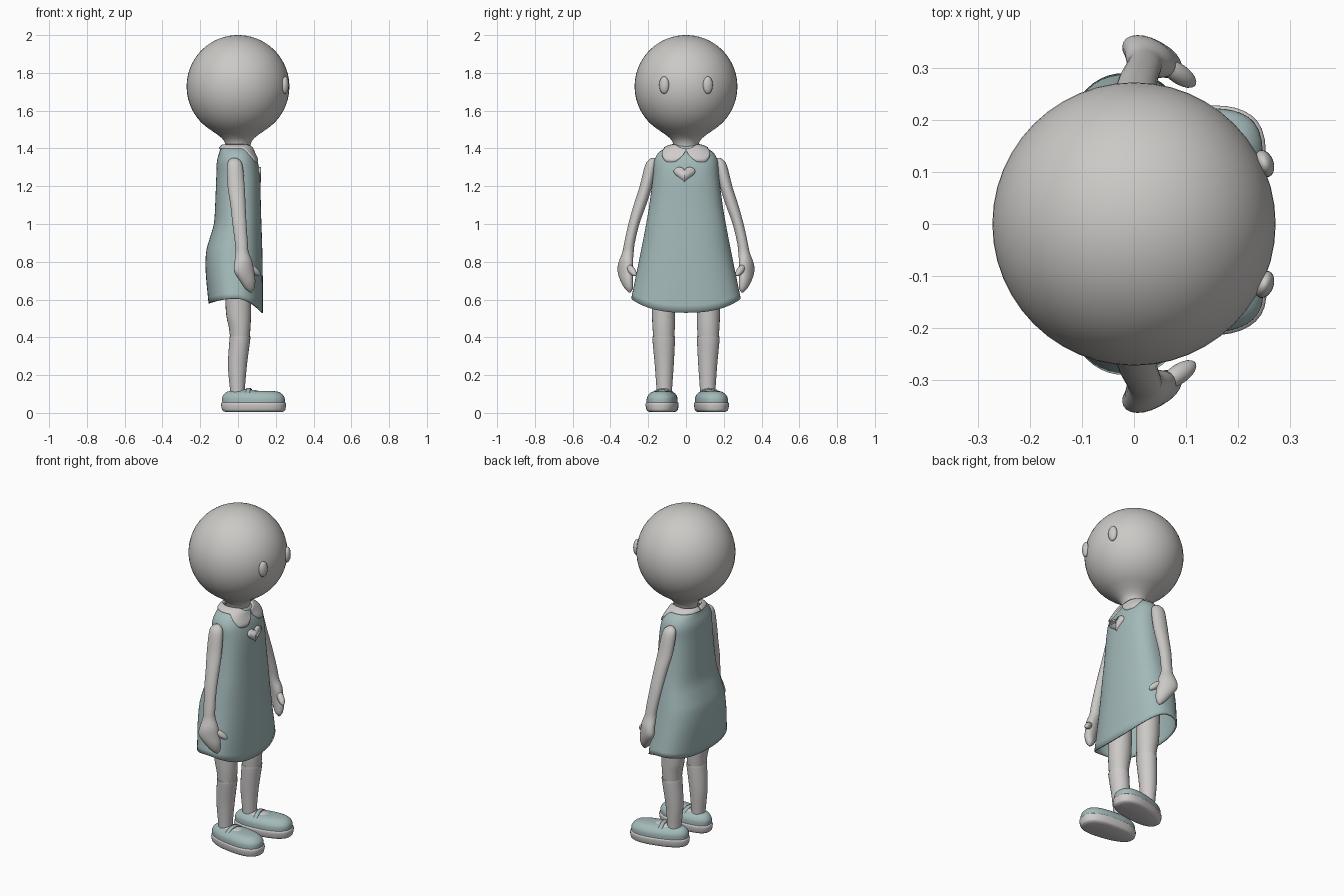
import bpy, bmesh, math
from math import sin, cos, pi, sqrt
from mathutils import Matrix, Vector

if "Cube" in bpy.data.objects:
    bpy.data.objects.remove(bpy.data.objects["Cube"])


def material(name, rgb):
    m = bpy.data.materials.new(name)
    m.diffuse_color = (*rgb, 1)
    m.use_nodes = True
    m.node_tree.nodes["Principled BSDF"].inputs["Base Color"].default_value = m.diffuse_color
    return m


SKIN = material("warm grey", (0.60, 0.585, 0.565))
WHITE = material("pale grey", (0.63, 0.60, 0.60))
TEAL = material("soft teal", (0.37, 0.49, 0.49))


def key_at(keys, t):
    """Catmull-Rom interpolation of ring values (z, cx, cy, rx, ry, rot)."""
    i = min(int(t), len(keys) - 2)
    u = t - i
    p = [keys[max(0, min(len(keys) - 1, i + k))] for k in (-1, 0, 1, 2)]
    return [0.5 * (2 * b + (c - a) * u + (2 * a - 5 * b + 4 * c - d) * u * u
                   + (3 * b - a - 3 * c + d) * u ** 3) for a, b, c, d in zip(*p)]


def ring_point(key, a, e=2.0):
    z, cx, cy, rx, ry, rot = key
    c, s = cos(a), sin(a)
    x = max(rx, 0) * math.copysign(abs(c) ** (2 / e), c)
    y = max(ry, 0) * math.copysign(abs(s) ** (2 / e), s)
    return Vector((cx + x * cos(rot) - y * sin(rot), cy + x * sin(rot) + y * cos(rot), z))


def finish(name, bm, mat, angle=50, thickness=0):
    bmesh.ops.remove_doubles(bm, verts=bm.verts, dist=0.0003)
    bmesh.ops.recalc_face_normals(bm, faces=bm.faces)
    me = bpy.data.meshes.new(name)
    bm.to_mesh(me)
    bm.free()
    me.materials.append(mat)
    ob = bpy.data.objects.new(name, me)
    bpy.context.collection.objects.link(ob)
    if thickness:
        mod = ob.modifiers.new("thickness", 'SOLIDIFY')
        mod.thickness, mod.offset = thickness, 0
    bpy.ops.object.select_all(action='DESELECT')
    ob.select_set(True)
    bpy.context.view_layer.objects.active = ob
    bpy.ops.object.shade_smooth_by_angle(angle=math.radians(angle))
    return ob


def grid(rows, closed):
    bm = bmesh.new()
    vs = [[bm.verts.new(p) for p in row] for row in rows]
    n = len(rows[0])
    for r0, r1 in zip(vs, vs[1:]):
        for j in range(n if closed else n - 1):
            k = (j + 1) % n
            bm.faces.new((r0[j], r0[k], r1[k], r1[j]))
    return bm, vs


def loft(name, keys, mat, steps=4, segs=32, e=2.0, cap=True, warp=None, thickness=0):
    keys = [tuple(k) + (0,) * (6 - len(k)) for k in keys]
    rows = []
    for i in range((len(keys) - 1) * steps + 1):
        k = key_at(keys, i / steps)
        rows.append([ring_point(k, 2 * pi * j / segs, e) for j in range(segs)])
    if warp:
        rows = [[warp(p) for p in r] for r in rows]
    bm, vs = grid(rows, True)
    if cap:
        bm.faces.new(vs[0])
        bm.faces.new(vs[-1])
    return finish(name, bm, mat, thickness=thickness)


def ellipsoid(name, loc, radii, mat, rot=Matrix()):
    bm = bmesh.new()
    bmesh.ops.create_uvsphere(bm, u_segments=20, v_segments=12, radius=1)
    bm.transform(Matrix.Translation(loc) @ rot @ Matrix.Diagonal((*radii, 1)))
    return finish(name, bm, mat)


# Head: a ball that flows into the neck
R = 0.272
head = [(1.728 + R * cos(a), 0, 0, R * sin(a), R * sin(a))
        for a in [math.radians(max(d, 0.3)) for d in range(0, 149, 4)]]
head += [(z, 0, 0, r, r) for z, r in
         ((1.475, .112), (1.455, .086), (1.435, .071), (1.41, .065), (1.34, .065))]
loft("head_and_neck", head, SKIN, steps=1, segs=48)

# Dress: lofted A-line with a hem that dips at front and back
DRESS = [(z, cx, 0, rx, ry, 0) for z, cx, rx, ry in (
    (1.412, -.01, .066, .07), (1.402, -.01, .078, .10), (1.375, -.008, .088, .142),
    (1.33, -.004, .104, .165), (1.25, .001, .112, .171), (1.1, 0, .117, .19),
    (1.0, -.002, .122, .207), (.92, -.012, .135, .222), (.85, -.02, .145, .236),
    (.75, -.02, .147, .256), (.605, -.012, .14, .286))]


def hem(p):
    w = max(0, (0.9 - p.z) / 0.295)
    c = max(-1, min(1, (p.x + 0.012) / 0.14))
    p.z -= w * w * c * c * (0.075 if c > 0 else 0.025)
    return p


loft("dress", DRESS, TEAL, segs=64, e=2.4, cap=False, warp=hem, thickness=0.008)

# Collar: two rounded lobes lying on the dress surface
for s, side in ((1, "left"), (-1, "right")):
    rows = []
    for i in range(41):
        a = pi * (i / 40) ** 1.4
        f = max(0, min(1, (1.3 - a) / 0.75))
        f = f * f * (3 - 2 * f)
        t0 = 1.3 * max(0, cos(a)) ** 6
        full = 1.3 + 1.75 * f
        t1 = t0 + (full - t0) * (0.05 + 0.95 * sqrt(1 - (1 - min(a / 0.35, 1)) ** 2))
        row = []
        for j in range(9):
            p = ring_point(key_at(DRESS, t0 + (t1 - t0) * j / 8), a, 2.4)
            row.append(Vector((p.x, s * p.y, p.z)))
        rows.append(row)
    bm, _ = grid(rows, False)
    finish("collar_" + side, bm, WHITE, thickness=0.022)

# Heart badge on the chest
bm = bmesh.new()
pts = []
for i in range(40):
    a = 2 * pi * i / 40
    hy = 16 * sin(a) ** 3
    hz = 13 * cos(a) - 5 * cos(2 * a) - 2 * cos(3 * a) - cos(4 * a)
    pts.append(bm.verts.new((0.112, -0.008 + hy * 0.0036, 1.268 + hz * 0.0028)))
bm.faces.new(pts)
finish("heart_badge", bm, WHITE, thickness=0.022)

ARM = [(1.35, -.02, .172, .006, .006, 0), (1.342, -.019, .176, .024, .018, 0),
       (1.31, -.017, .186, .041, .031, 0), (1.2, -.01, .212, .045, .033, 0),
       (1.1, 0, .244, .040, .033, 0), (1.0, .008, .276, .037, .029, 0),
       (.9, .018, .299, .034, .028, 0), (.85, .022, .307, .035, .030, -.2),
       (.80, .029, .318, .050, .034, -.5), (.75, .032, .322, .058, .033, -.5),
       (.70, .050, .314, .045, .029, -.5), (.66, .061, .303, .027, .021, -.5),
       (.638, .067, .298, .006, .005, -.5)]


def shoe_shape(angle, s):
    turn = Matrix.Translation((0, s * 0.115, 0)) @ Matrix.Rotation(angle, 4, 'Z')

    def warp(p):
        p.y *= 1 + 0.7 * (p.x - 0.083)   # wider toe
        return turn @ p
    return turn, warp


for s, side, toe in ((1, "left", 0.19), (-1, "right", -0.10)):
    # Eye
    ellipsoid("eye_" + side, (0.25, s * 0.116, 1.735), (0.018, 0.027, 0.046), SKIN,
              Matrix.Rotation(s * 0.35, 4, 'Z'))

    # Arm with mitten hand and thumb
    loft("arm_" + side, [(z, x, s * y, rx, ry, s * r) for z, x, y, rx, ry, r in ARM],
         SKIN, segs=24)
    d = Vector((0.05, -s * 0.034, -0.045))
    ellipsoid("thumb_" + side, (0.086, s * 0.288, 0.755), (0.019, 0.019, 0.046), SKIN,
              d.to_track_quat('Z', 'Y').to_matrix().to_4x4())

    # Leg and sock
    loft("leg_" + side, [(.85, 0, s * .118, .07, .07), (.55, .002, s * .119, .067, .062),
                         (.45, .009, s * .118, .057, .059), (.36, .01, s * .118, .048, .052)],
         SKIN, segs=24)
    loft("sock_" + side, [(.402, .011, s * .118, .046, .05), (.402, .011, s * .118, .053, .058),
                          (.39, .01, s * .118, .055, .06), (.25, -.003, s * .115, .05, .05),
                          (.12, -.003, s * .115, .039, .041), (.08, 0, s * .115, .04, .042)],
         WHITE, segs=24)

    # Shoe: sole, upper, open instep and strap
    turn, warp = shoe_shape(toe, s)
    loft("sole_" + side, [(.004, .085, 0, .15, .062), (.012, .084, 0, .165, .077),
                          (.03, .083, 0, .171, .083), (.05, .083, 0, .172, .084),
                          (.057, .083, 0, .165, .078)], WHITE, e=2.4, warp=warp, segs=40)
    loft("shoe_upper_" + side, [(.05, .083, 0, .166, .079), (.08, .082, 0, .166, .078),
                                (.10, .08, 0, .154, .067), (.112, .077, 0, .135, .05),
                                (.117, .07, 0, .105, .032)], TEAL, e=2.4, warp=warp, segs=40)
    ellipsoid("instep_" + side, turn @ Vector((0.045, 0, 0.112)), (0.07, 0.042, 0.011), WHITE,
              Matrix.Rotation(toe, 4, 'Z'))
    rows = [[turn @ Vector((0.058 + dx, 0.07 * sin(a), 0.065 + 0.062 * cos(a)))
             for dx in (-0.011, 0.011)] for a in [-1.4 + 2.8 * i / 16 for i in range(17)]]
    bm, _ = grid(rows, False)
    finish("strap_" + side, bm, TEAL, thickness=0.008)
